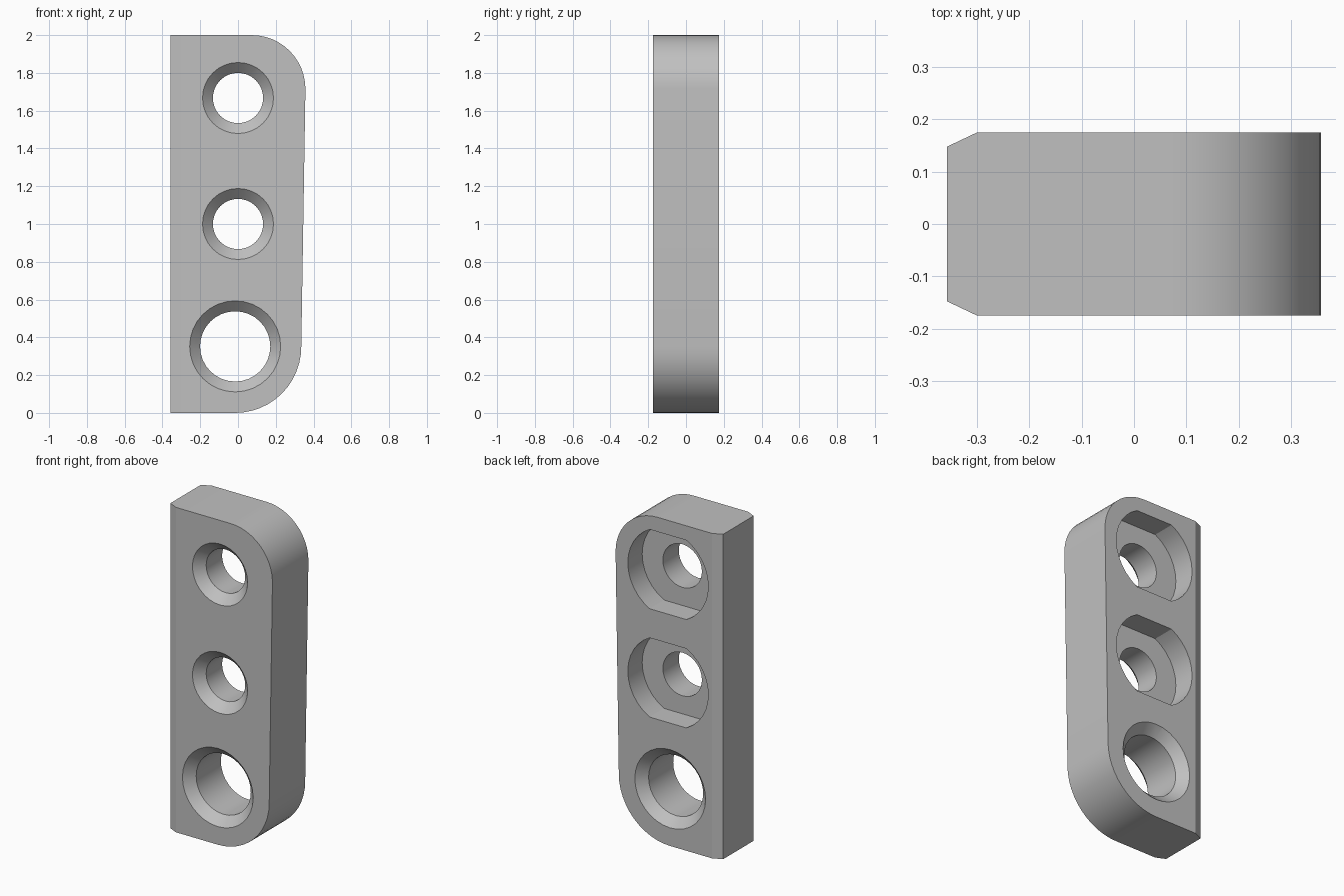
import bpy, bmesh
from math import sin, cos, pi, asin, radians

cube = bpy.data.objects.get("Cube")
if cube:
    bpy.data.objects.remove(cube, do_unlink=True)

HALF = 0.175        # half thickness of the plate
SINK = 0.055        # countersink depth
POCKET = 0.14       # depth of the rear pockets

grey = bpy.data.materials.new("plain grey")
grey.use_nodes = True
colour = (0.53, 0.53, 0.53, 1)
grey.diffuse_color = colour
grey.node_tree.nodes["Principled BSDF"].inputs["Base Color"].default_value = colour


def make_object(name, bm):
    bmesh.ops.recalc_face_normals(bm, faces=bm.faces)
    mesh = bpy.data.meshes.new(name)
    bm.to_mesh(mesh)
    bm.free()
    mesh.materials.append(grey)
    obj = bpy.data.objects.new(name, mesh)
    bpy.context.collection.objects.link(obj)
    return obj


def arc(cx, cz, r, start, end, steps):
    angles = [start + (end - start) * i / steps for i in range(steps + 1)]
    return [(cx + r * cos(a), cz + r * sin(a)) for a in angles]


def loft(name, rings):
    """Solid through a list of (y, outline) rings with equal point counts."""
    bm = bmesh.new()
    loops = [[bm.verts.new((x, y, z)) for x, z in pts] for y, pts in rings]
    for a, b in zip(loops, loops[1:]):
        for i in range(len(a)):
            j = (i + 1) % len(a)
            bm.faces.new((a[i], a[j], b[j], b[i]))
    bm.faces.new(loops[0])
    bm.faces.new(loops[-1])
    return make_object(name, bm)


def cut(target, cutter):
    cutter.hide_render = True
    mod = target.modifiers.new("cut", 'BOOLEAN')
    mod.operation = 'DIFFERENCE'
    mod.solver = 'EXACT'
    mod.object = cutter
    bpy.context.view_layer.objects.active = target
    bpy.ops.object.modifier_apply(modifier=mod.name)
    bpy.data.objects.remove(cutter, do_unlink=True)


def hole(cx, cz, r, both_sides):
    """Round hole with a 45 degree countersink at the front or on both sides."""
    over = 0.02
    sections = [(-HALF - over, r + SINK + over), (-HALF + SINK, r)]
    if both_sides:
        sections += [(-y, rad) for y, rad in reversed(sections)]
    else:
        sections.append((HALF + over, r))
    return loft("hole_cutter", [(y, arc(cx, cz, rad, 0, 2 * pi, 32)[:-1])
                                for y, rad in sections])


def pocket(cz, r, flat):
    """Round recess with flat top and bottom, open at the back."""
    a = asin(flat / r)
    pts = arc(0, cz, r, -a, a, 12) + arc(0, cz, r, pi - a, pi + a, 12)
    return loft("pocket_cutter", [(HALF - POCKET, pts), (HALF + 0.05, pts)])


# Plate with one straight edge and two rounded corners
outline = [(-0.3, 0)]
outline += arc(-0.015, 0.35, 0.35, -pi / 2, 0, 12)
outline += arc(0.072, 1.715, 0.285, 0, pi / 2, 12)
outline += [(-0.3, 2)]
plate = loft("mounting_plate", [(-HALF, outline), (HALF, outline)])

# Narrowed straight edge
bm = bmesh.new()
bm.from_mesh(plate.data)
side = min(bm.faces, key=lambda f: f.calc_center_median().x)
new = bmesh.ops.extrude_discrete_faces(bm, faces=[side])["faces"][0]
for v in new.verts:
    v.co.x = -0.357
    v.co.y *= 0.148 / HALF
bm.normal_update()
bm.to_mesh(plate.data)
bm.free()

# Two screw holes with rear pockets, one large through hole
for z in (1.667, 1.0):
    cut(plate, hole(0, z, 0.133, False))
    cut(plate, pocket(z, 0.274, 0.244))
cut(plate, hole(-0.015, 0.352, 0.186, True))

bpy.ops.object.select_all(action='DESELECT')
plate.select_set(True)
bpy.context.view_layer.objects.active = plate
bpy.ops.object.shade_smooth_by_angle(angle=radians(20))
